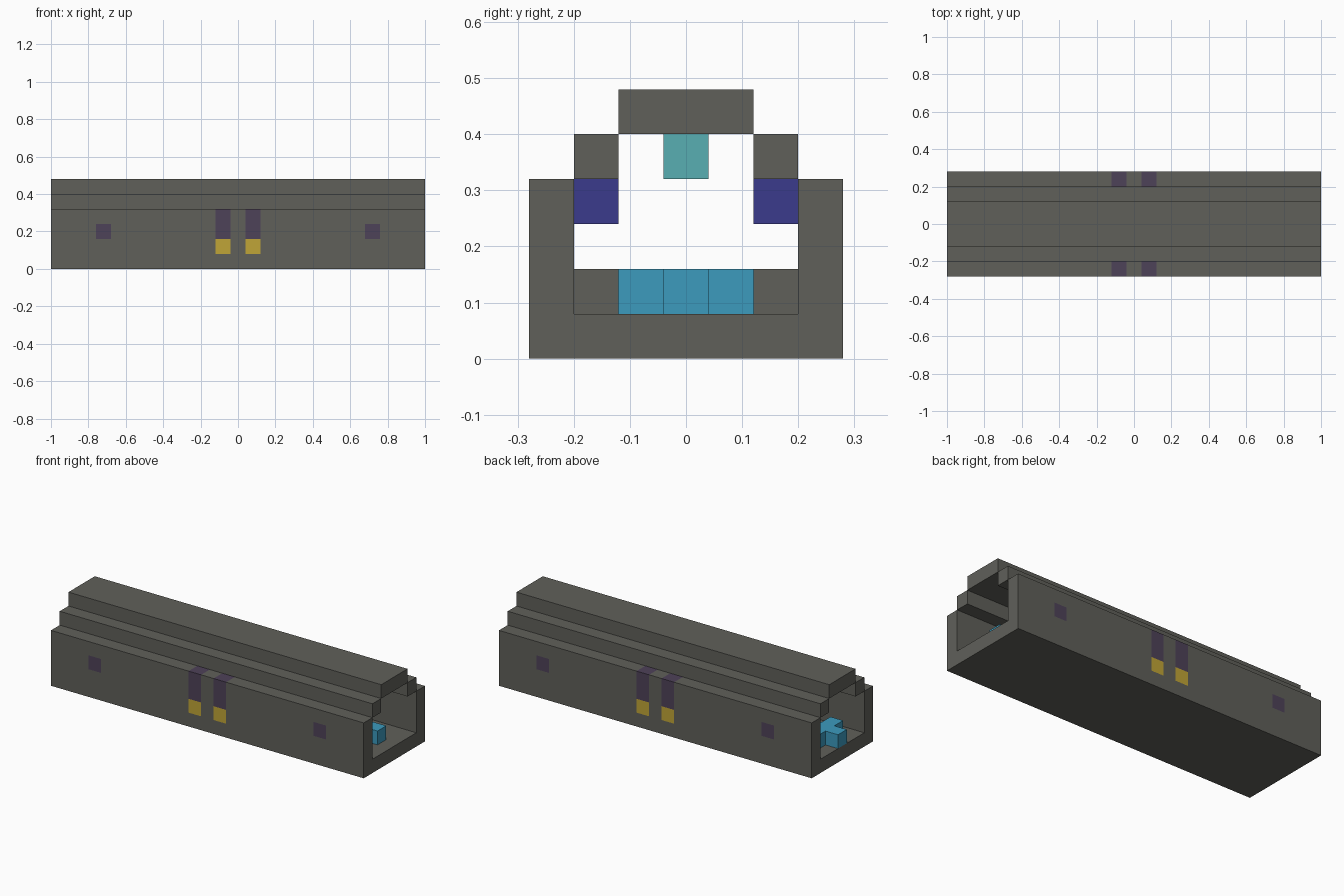
import bpy, bmesh
from mathutils import Vector

old = bpy.data.objects.get("Cube")
if old:
    bpy.data.objects.remove(old)

U = 0.08          # block size
HALF = 1.0        # half of the length


def material(name, rgb):
    m = bpy.data.materials.new(name)
    m.use_nodes = True
    color = (*rgb, 1.0)
    m.diffuse_color = color
    m.node_tree.nodes["Principled BSDF"].inputs["Base Color"].default_value = color
    return m


STONE = material("warm grey", (0.117, 0.117, 0.102))
PURPLE = material("dull purple", (0.076, 0.054, 0.098))
YELLOW = material("mustard yellow", (0.53, 0.376, 0.038))
BLUE = material("sky blue", (0.045, 0.328, 0.515))
TEAL = material("teal", (0.098, 0.429, 0.445))
INDIGO = material("indigo", (0.044, 0.044, 0.262))


def finish(name, bm, mats):
    bmesh.ops.recalc_face_normals(bm, faces=bm.faces)
    mesh = bpy.data.meshes.new(name)
    bm.to_mesh(mesh)
    bm.free()
    for m in mats:
        mesh.materials.append(m)
    ob = bpy.data.objects.new(name, mesh)
    bpy.context.collection.objects.link(ob)
    return ob


def extrude_profile(points, x0, x1):
    """Extrude a profile in block units (y, z) along x."""
    bm = bmesh.new()
    face = bm.faces.new([bm.verts.new((x0, y * U, z * U)) for y, z in points])
    out = bmesh.ops.extrude_face_region(bm, geom=[face])
    moved = [v for v in out["geom"] if isinstance(v, bmesh.types.BMVert)]
    bmesh.ops.translate(bm, verts=moved, vec=(x1 - x0, 0, 0))
    return bm


def box(name, x, y, z, mat):
    """Box from ranges along x (units), y and z (blocks)."""
    pts = [(y[0], z[0]), (y[1], z[0]), (y[1], z[1]), (y[0], z[1])]
    return finish(name, extrude_profile(pts, *x), [mat])


# Trough: floor and both side walls in one U-shaped profile
right_half = [(3.5, 0), (3.5, 4), (2.5, 4), (2.5, 1)]
trough = extrude_profile(right_half + [(-y, z) for y, z in reversed(right_half)], -HALF, HALF)

# Cut the walls on block lines so posts and windows can be coloured
cuts = [((s * k * U, 0, 0), (1, 0, 0)) for s in (-1, 1) for k in (0.5, 1.5, 8.5, 9.5)]
cuts += [((0, 0, k * U), (0, 0, 1)) for k in (1, 2, 3)]
for co, no in cuts:
    bmesh.ops.bisect_plane(trough, geom=trough.verts[:] + trough.edges[:] + trough.faces[:],
                           plane_co=Vector(co), plane_no=Vector(no))
for f in trough.faces:
    c = f.calc_center_median() / U
    if abs(c.y) < 2.49 or c.z < 1.01:
        continue
    if 0.5 < abs(c.x) < 1.5:                       # paired posts
        f.material_index = 2 if c.z < 2 else 1
    elif 8.5 < abs(c.x) < 9.5 and 2 < c.z < 3:     # small windows
        f.material_index = 1
finish("trough", trough, [STONE, PURPLE, YELLOW])

# Stepped roof
box("roof", (-HALF, HALF), (-1.5, 1.5), (5, 6), STONE)
for side, y in (("right", (-2.5, -1.5)), ("left", (1.5, 2.5))):
    box(f"{side}_eave", (-HALF, HALF), y, (4, 5), STONE)
    # Inner brackets and feet beside the posts
    for i, s in enumerate((-1, 1)):
        x = (s * U - U / 2, s * U + U / 2)
        box(f"{side}_bracket_{i}", x, y, (3, 4), INDIGO)
        box(f"{side}_foot_{i}", x, y, (1, 2), STONE)

# Hanging lamp under the roof
box("lamp", (-U / 2, U / 2), (-0.5, 0.5), (4, 5), TEAL)

# Blue floor rail with a cross bar near one end
plan = [(-HALF, 0.5), (-HALF + U, 0.5), (-HALF + U, 1.5),
        (-HALF + 2 * U, 1.5), (-HALF + 2 * U, 0.5), (HALF - U, 0.5)]
plan = plan + [(x, -y) for x, y in reversed(plan)]
bm = bmesh.new()
base = bm.faces.new([bm.verts.new((x, y * U, U)) for x, y in plan])
up = bmesh.ops.extrude_face_region(bm, geom=[base])
bmesh.ops.translate(bm, verts=[v for v in up["geom"] if isinstance(v, bmesh.types.BMVert)],
                    vec=(0, 0, U))
finish("floor_rail", bm, [BLUE])
